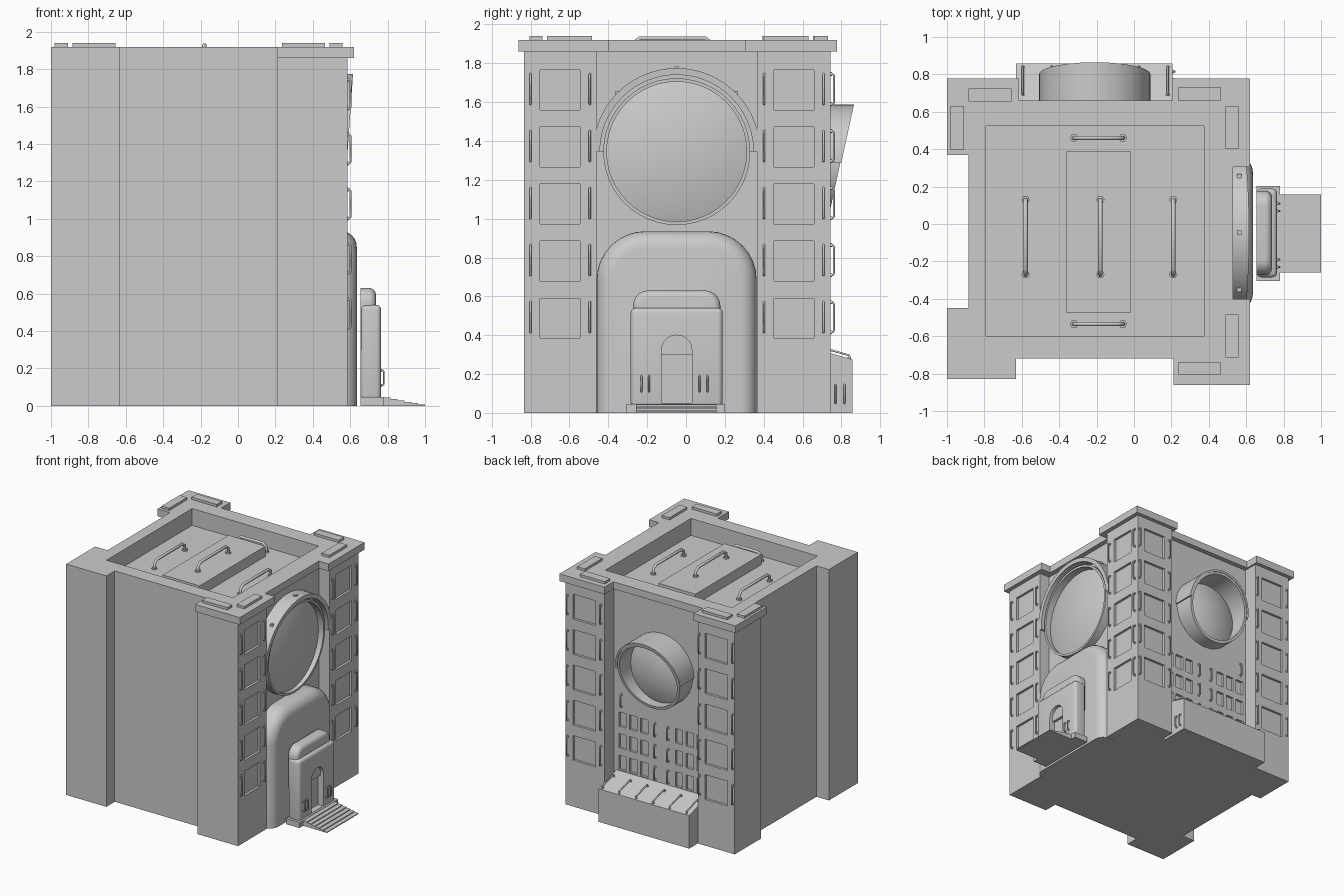
import bpy, bmesh
from math import sin, cos, pi, radians, sqrt
from mathutils import Vector

if "Cube" in bpy.data.objects:
    bpy.data.objects.remove(bpy.data.objects["Cube"])

CY, CX = -0.048, -0.21      # facade centre lines: right side (y), back side (x)


def finish(name, bm, smooth=False):
    bmesh.ops.recalc_face_normals(bm, faces=bm.faces)
    me = bpy.data.meshes.new(name)
    bm.to_mesh(me)
    bm.free()
    ob = bpy.data.objects.new(name, me)
    bpy.context.collection.objects.link(ob)
    bpy.ops.object.select_all(action='DESELECT')
    ob.select_set(True)
    bpy.context.view_layer.objects.active = ob
    if smooth:
        bpy.ops.object.shade_smooth_by_angle(angle=radians(35))
    return ob


def boxes(name, spans, bevel=0):
    """Each span is (x0, x1, y0, y1, z0, z1)."""
    bm = bmesh.new()
    for x0, x1, y0, y1, z0, z1 in spans:
        vs = bmesh.ops.create_cube(bm, size=1)['verts']
        for v in vs:
            v.co = ((x0 + x1) / 2 + v.co.x * (x1 - x0), (y0 + y1) / 2 + v.co.y * (y1 - y0),
                    (z0 + z1) / 2 + v.co.z * (z1 - z0))
    if bevel:
        bmesh.ops.bevel(bm, geom=bm.edges[:], offset=bevel, segments=4, profile=0.5, affect='EDGES')
    return finish(name, bm, bool(bevel))


def loft(name, rings, smooth=True, closed=True, ends=True, loop=False):
    bm = bmesh.new()
    rows = [[bm.verts.new(p) for p in r] for r in rings]
    n = len(rows[0])
    for a, b in list(zip(rows, rows[1:])) + ([(rows[-1], rows[0])] if loop else []):
        for i in range(n if closed else n - 1):
            j = (i + 1) % n
            bm.faces.new((a[i], a[j], b[j], b[i]))
    if ends:
        bm.faces.new(rows[0])
        bm.faces.new(rows[-1])
    if loop and not closed:
        bm.faces.new([r[0] for r in rows])
        bm.faces.new([r[-1] for r in rows])
    return finish(name, bm, smooth)


def prism(name, pts, z0, z1):
    return loft(name, [[(x, y, z) for x, y in pts] for z in (z0, z1)], smooth=False)


def cut(ob, cutter):
    m = ob.modifiers.new("cut", 'BOOLEAN')
    m.operation, m.solver, m.object = 'DIFFERENCE', 'EXACT', cutter
    bpy.context.view_layer.objects.active = ob
    bpy.ops.object.modifier_apply(modifier=m.name)


def discard(ob):
    bpy.data.objects.remove(ob, do_unlink=True)


def tubes(name, paths, radius):
    cu = bpy.data.curves.new(name, 'CURVE')
    cu.dimensions, cu.bevel_depth, cu.bevel_resolution, cu.use_fill_caps = '3D', radius, 1, True
    for path in paths:
        s = cu.splines.new('POLY')
        s.points.add(len(path) - 1)
        for pt, p in zip(s.points, path):
            pt.co = (*p, 1)
    bpy.context.collection.objects.link(bpy.data.objects.new(name, cu))


def handles(name, items, normal, h, r):
    """Bent bars standing off a surface, with round feet."""
    n, paths, feet = Vector(normal), [], []
    for a, b in items:
        a, b = Vector(a), Vector(b)
        d = (b - a).normalized() * h * 0.5
        paths.append([a, a + n * h * .6, a + n * h + d, b + n * h - d, b + n * h * .6, b])
        feet += [[p - n * r * .5, p + n * r] for p in (a, b)]
    tubes(name, paths, r)
    tubes(name + "_feet", feet, r * 1.9)


def arch(x, hw, h, r, z0=0, n=8):
    """Doorway outline in the plane x, rounded at the top corners."""
    c = [(hw - r + r * cos(t * pi / 2 / n), h - r + r * sin(t * pi / 2 / n)) for t in range(n + 1)]
    pts = [(hw, z0)] + c + [(-u, v) for u, v in reversed(c)] + [(-hw, z0)]
    return [(x, CY + u, v) for u, v in pts]


def arch_block(name, x0, x1, hw, h, r, f, z0=0):
    rings = [arch(x0, hw, h, r, z0)]
    for k in range(7):
        t = k * pi / 12
        i = f * (1 - cos(t))
        rings.append(arch(x1 - f + f * sin(t), hw - i, h - i, r - i, z0))
    return loft(name, rings)


# Main block and roof cap
wall = [(-1, -.83), (-.63, -.83), (-.63, -.72), (.21, -.72), (.21, -.835), (.585, -.835), (.585, -.46),
        (.49, -.46), (.49, .365), (.585, .365), (.585, .745), (.23, .745), (.23, .62), (-.63, .62),
        (-.63, .745), (-.97, .745), (-.97, .4), (-.885, .4), (-.885, -.45), (-1, -.45)]
rim = [(-1, -.83), (-.63, -.83), (-.63, -.72), (.21, -.72), (.21, -.862), (.62, -.862), (.62, -.4),
       (.53, -.4), (.53, .305), (.62, .305), (.62, .777), (.205, .777), (.205, .66), (-.615, .66),
       (-.615, .777), (-1, .777), (-1, .37), (-.885, .37), (-.885, -.45), (-1, -.45)]
body = prism("building_body", wall, 0, 1.86)
cap = prism("roof_cap", rim, 1.86, 1.92)
well = boxes("roof_well_cutter", [(-.79, .375, -.6, .525, 1.78, 2.1)])
cut(body, well)
cut(cap, well)
discard(well)

# Recessed windows and bars on the corner towers
cuts, right_bars, back_bars = [], [], []
for k in range(5):
    z = 0.385 + k * 0.2937
    for y in (-.648, .555):
        cuts.append((.565, .7, y - .103, y + .103, z, z + .205))
        right_bars += [((.585, y + s, z + .03), (.585, y + s, z + .185)) for s in (-.153, .153)]
    for x in (-.8, .415):
        cuts.append((x - .103, x + .103, .725, .85, z, z + .205))
        back_bars += [((x + s, .745, z + .03), (x + s, .745, z + .185)) for s in (-.153, .153)]
# Small windows in the back wall
for z in (.77, .59, .41):
    for o in (.16, .26, .36):
        for s in (-1, 1):
            cuts.append((CX + s * o - .034, CX + s * o + .034, .6, .7, z - .06, z + .06))
    back_bars += [((CX + s * .06, .62, z - .05), (CX + s * .06, .62, z + .05)) for s in (-1, 1)]
back_bars += [((CX + s * .37, .62, .88), (CX + s * .37, .62, .98)) for s in (-1, 1)]
windows = boxes("window_cutter", cuts)
cut(body, windows)
discard(windows)
handles("right_wall_bars", right_bars, (1, 0, 0), .016, .006)
handles("back_wall_bars", back_bars, (0, 1, 0), .016, .006)

# Roof details
boxes("roof_hatch", [(-.36, -.02, -.475, .39, 1.78, 1.865)])
boxes("roof_tiles", [(-.885, -.655, .655, .725, 1.915, 1.94), (-.98, -.91, .395, .63, 1.915, 1.94),
                     (.235, .465, .66, .73, 1.915, 1.94), (.49, .56, .4, .63, 1.915, 1.94),
                     (.49, .56, -.715, -.485, 1.915, 1.94), (.235, .465, -.805, -.74, 1.915, 1.94)])
handles("roof_handles", [((x, -.27, z), (x, .13, z)) for x, z in ((-.58, 1.78), (-.18, 1.865), (.21, 1.78))]
        + [((-.32, y, 1.78), (-.06, y, 1.78)) for y in (.46, -.535)], (0, 0, 1), .064, .012)


# Round windows: tubes with slanted front edges and domed lenses
def right_side(u, v, d):
    return (d, CY + u, 1.345 + v)


def back_side(u, v, d):
    return (CX + u, d, 1.29 + v)


def tube(name, place, r0, r1, back, front, a0=0, a1=360, n=48):
    full = a1 - a0 == 360
    angles = [radians(a0 + (a1 - a0) * i / n) for i in range(n if full else n + 1)]
    rings = [[place(r * cos(a), r * sin(a), front(r * sin(a)) if f else back) for a in angles]
             for r, f in ((r1, 0), (r1, 1), (r0, 1), (r0, 0))]
    loft(name, rings, closed=full, ends=False, loop=True)


def lens(name, place, r, base, bulge, n=48):
    rings = []
    for k in range(9):
        q = r * cos(k / 8 * pi / 2) + .004
        d = base + bulge * (1 - (q / r) ** 2)
        rings.append([place(q * cos(2 * pi * i / n), q * sin(2 * pi * i / n), d) for i in range(n)])
    loft(name, rings)


tube("right_lens_ring", right_side, .36, .378, .485, lambda v: .57 + .04 * v)
tube("right_lens_hood", right_side, .395, .43, .485, lambda v: .585 + .07 * v, 0, 180)
tube("right_lens_seat", right_side, .37, .41, .485, lambda v: .54, 0, 180)
lens("right_lens", right_side, .365, .52, .055)
bolts = []
for a in (45, 90, 135):
    u, v = .428 * cos(radians(a)), .428 * sin(radians(a))
    bolts.append((.55, .575, CY + u - .012, CY + u + .012, 1.345 + v - .01, 1.345 + v + .01))
boxes("right_hood_bolts", bolts)

tube("back_lens_ring", back_side, .262, .285, .61, lambda v: .795 + .217 * v)
tube("back_lens_hood", back_side, .28, .297, .61, lambda v: .80 + .217 * v, 0, 180)
lens("back_lens", back_side, .268, .65, .06)

# Arched entrance bulge
arch_block("entrance_arch", .485, .635, .412, .935, .25, .085)

# Porch with doorway
porch = boxes("porch_body", [(.655, .765, CY - .237, CY + .187 + .05, .03, .54)], bevel=.025)
door = loft("door_cutter", [arch(x, .078, .4, .077, .05) for x in (.715, .85)], smooth=False)
cut(porch, door)
discard(door)
arch_block("porch_top", .655, .737, .225, .63, .08, .035, .3)
boxes("porch_base", [(.655, .78, CY - .258, CY + .25, 0, .047)])
boxes("porch_steps", [(.775, .78 + .22 * (k + 1) / 6, CY - .21, CY + .205, 0, .044 * (6 - k) / 6)
                      for k in range(6)])
handles("door_bars", [((.765, y, .11), (.765, y, .19)) for y in (-.23, -.19, .07, .11)],
        (1, 0, 0), .014, .005)

# Back planter with sloping lid and bars
side = [(.61, 0), (.858, 0), (.858, .275), (.61, .345)]
loft("back_planter", [[(x, y, z) for y, z in side] for x in (-.63, .205)], smooth=False)
slope = Vector((0, .07, .248)).normalized()
handles("planter_lid_bars", [((-.595 + .155 * k, .69, .322), (-.595 + .155 * k, .84, .28)) for k in range(6)],
        slope, .016, .006)
handles("planter_end_bars", [((.205, y, .05), (.205, y, .145)) for y in (.77, .815)], (1, 0, 0), .014, .005)
